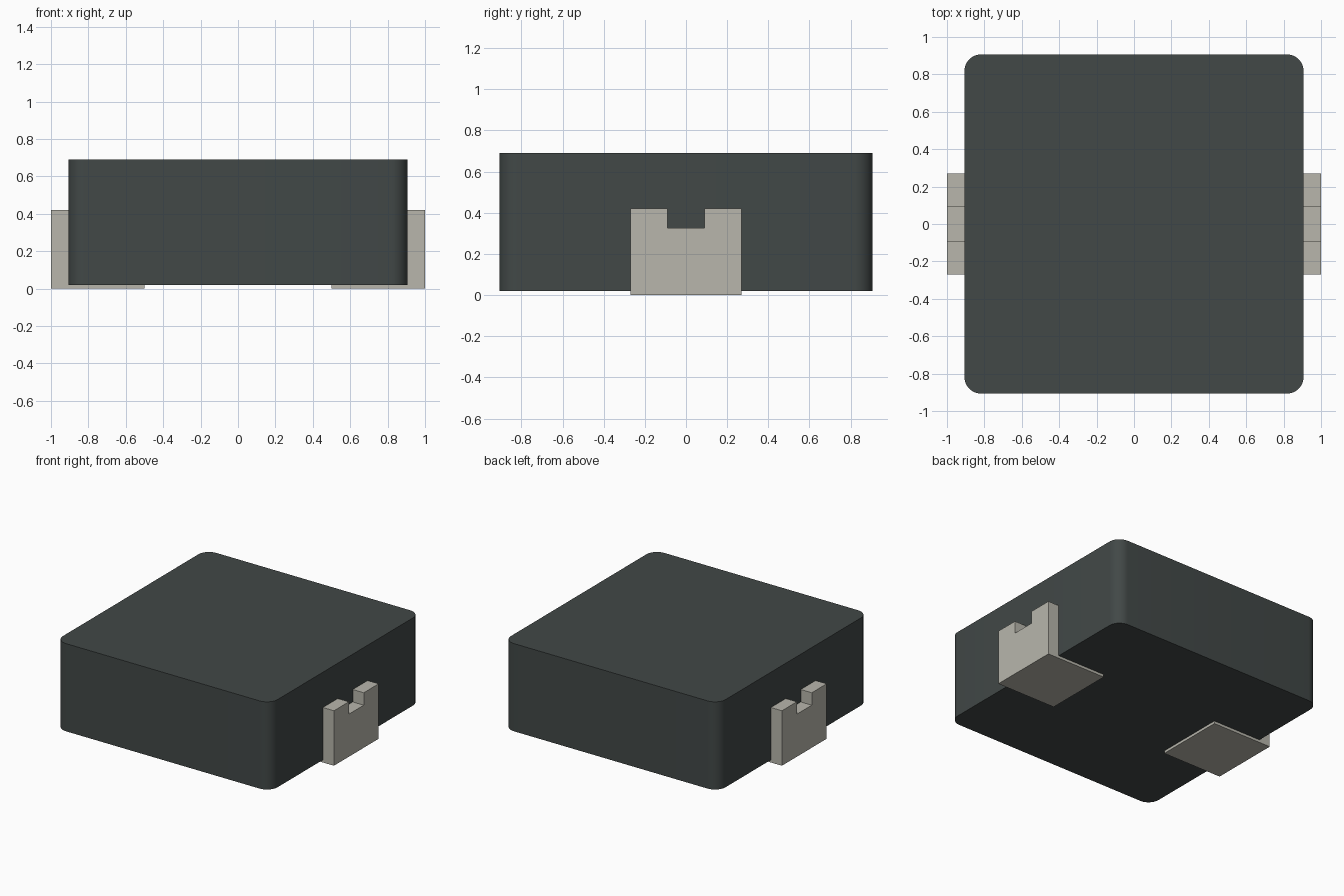
import bpy
import bmesh
import math

cube = bpy.data.objects.get("Cube")
if cube:
    bpy.data.objects.remove(cube, do_unlink=True)

HALF, RADIUS = 0.907, 0.09      # body half width and corner radius
BASE, TOP = 0.02, 0.69          # body underside and top
OUTER, INNER = 1.0, 0.5         # terminal reach in x


def make_material(name, color):
    mat = bpy.data.materials.new(name)
    mat.use_nodes = True
    mat.diffuse_color = color
    mat.node_tree.nodes["Principled BSDF"].inputs["Base Color"].default_value = color
    return mat


def extrude_profile(name, points, offset, mat):
    """Close the profile as a face and extrude it along the offset."""
    bm = bmesh.new()
    face = bm.faces.new([bm.verts.new(p) for p in points])
    result = bmesh.ops.extrude_face_region(bm, geom=[face], use_keep_orig=True)
    verts = [g for g in result["geom"] if isinstance(g, bmesh.types.BMVert)]
    bmesh.ops.translate(bm, verts=verts, vec=offset)
    bmesh.ops.recalc_face_normals(bm, faces=bm.faces)
    mesh = bpy.data.meshes.new(name)
    bm.to_mesh(mesh)
    bm.free()
    mesh.materials.append(mat)
    obj = bpy.data.objects.new(name, mesh)
    bpy.context.collection.objects.link(obj)
    return obj


charcoal = make_material("charcoal", (0.054, 0.065, 0.063, 1))
tin = make_material("tin", (0.479, 0.468, 0.413, 1))

# Body: rounded square block
outline = []
steps = 10
for corner in range(4):
    mid = math.radians(45 + 90 * corner)
    cx = math.copysign(HALF - RADIUS, math.cos(mid))
    cy = math.copysign(HALF - RADIUS, math.sin(mid))
    for i in range(steps + 1):
        a = math.radians(90 * (corner + i / steps))
        outline.append((cx + RADIUS * math.cos(a), cy + RADIUS * math.sin(a), BASE))
body = extrude_profile("body", outline, (0, 0, TOP - BASE), charcoal)
bpy.ops.object.select_all(action="DESELECT")
body.select_set(True)
bpy.context.view_layer.objects.active = body
bpy.ops.object.shade_smooth_by_angle(angle=math.radians(30))

# Terminals: notched upright plate and a thin foot under the body
notched = [(-0.27, 0), (0.27, 0), (0.27, 0.42), (0.09, 0.42),
           (0.09, 0.325), (-0.09, 0.325), (-0.09, 0.42), (-0.27, 0.42)]
foot = [(-0.27, 0), (0.27, 0), (0.27, BASE), (-0.27, BASE)]
for side, sign in (("left", 1), ("right", -1)):
    extrude_profile(side + "_terminal_plate",
                    [(sign * HALF, y, z) for y, z in notched],
                    (sign * (OUTER - HALF), 0, 0), tin)
    extrude_profile(side + "_terminal_foot",
                    [(sign * INNER, y, z) for y, z in foot],
                    (sign * (HALF - INNER), 0, 0), tin)
